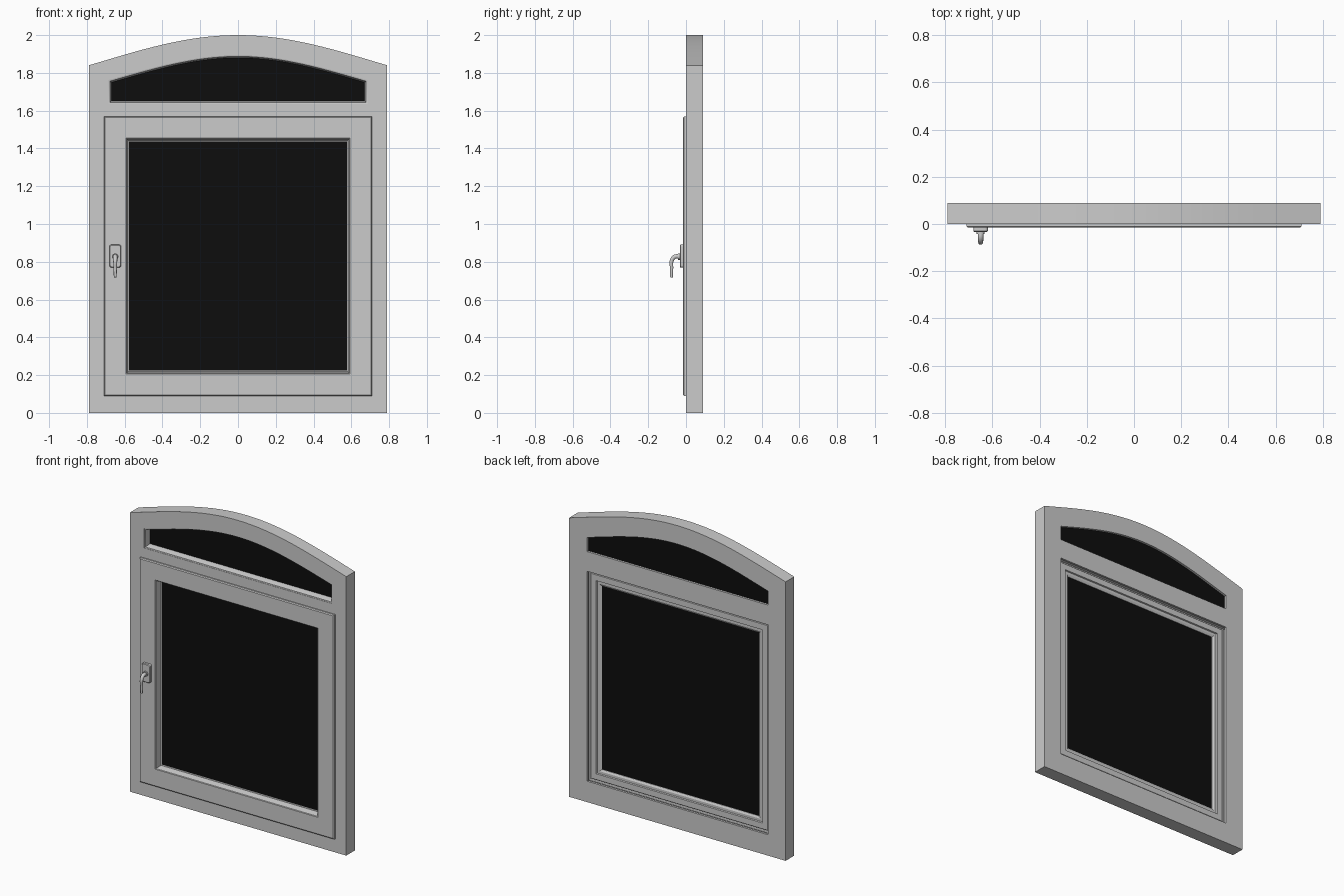
import bpy, bmesh, math

if "Cube" in bpy.data.objects:
    bpy.data.objects.remove(bpy.data.objects["Cube"])

black = bpy.data.materials.new("dark_glass")
black.diffuse_color = (0.004, 0.004, 0.004, 1)
black.use_nodes = True
black.node_tree.nodes["Principled BSDF"].inputs["Base Color"].default_value = black.diffuse_color


def finish(ob, angle=30):
    bpy.ops.object.select_all(action='DESELECT')
    ob.select_set(True)
    bpy.context.view_layer.objects.active = ob
    bpy.ops.object.shade_smooth_by_angle(angle=math.radians(angle))


def loft(name, sections, ring=False, mat=None):
    """Bridge (outline, y) sections; ring joins last to first, otherwise ends are capped."""
    bm = bmesh.new()
    loops = [[bm.verts.new((x, y, z)) for x, z in pts] for pts, y in sections]
    n = len(loops[0])
    pairs = list(zip(loops, loops[1:]))
    if ring:
        pairs.append((loops[-1], loops[0]))
    else:
        bm.faces.new(loops[0])
        bm.faces.new(loops[-1])
    for a, b in pairs:
        for i in range(n):
            j = (i + 1) % n
            bm.faces.new((a[i], a[j], b[j], b[i]))
    bmesh.ops.recalc_face_normals(bm, faces=bm.faces)
    me = bpy.data.meshes.new(name)
    bm.to_mesh(me)
    bm.free()
    ob = bpy.data.objects.new(name, me)
    bpy.context.collection.objects.link(ob)
    if mat:
        me.materials.append(mat)
    finish(ob)
    return ob


def arch(hw, bottom, side, top, n=16):
    """Rectangle with a soft arched top whose ends run nearly straight."""
    half = []
    for i in range(n + 1):
        t = i / n
        b = ((1 - t) ** 3, 3 * t * (1 - t) ** 2, 3 * t * t * (1 - t), t ** 3)
        x = hw * (b[0] + 0.66 * b[1] + 0.35 * b[2])
        z = side + (top - side) * (0.5 * b[1] + b[2] + b[3])
        half.append((x, z))
    return [(-hw, bottom), (hw, bottom)] + half + [(-x, z) for x, z in half[-2::-1]]


def rect(d):
    """Sash outline inset by d from its outer edge."""
    w, a, b = 0.71 - d, 0.09 + d, 1.57 - d
    return [(-w, a), (w, a), (w, b), (-w, b)]


def round_rect(cx, cz, w, h, r, n=6):
    pts = []
    for k, (sx, sz) in enumerate(((1, 1), (-1, 1), (-1, -1), (1, -1))):
        for i in range(n + 1):
            a = math.pi / 2 * (k + i / n)
            pts.append((cx + sx * (w - r) + r * math.cos(a),
                        cz + sz * (h - r) + r * math.sin(a)))
    return pts


# outer frame with a lip at the back
outer = arch(0.79, 0, 1.84, 2.0)
lip = arch(0.66, 0.138, 1.745, 1.878)
cavity = arch(0.685, 0.115, 1.762, 1.893)
loft("outer_frame", [(outer, 0), (outer, 0.09), (lip, 0.09), (lip, 0.075),
                     (cavity, 0.075), (cavity, 0)], ring=True)

# transom bar between the two openings
profile = [(0, 1.535), (0, 1.635), (0.075, 1.635), (0.075, 1.652), (0.089, 1.652),
           (0.089, 1.522), (0.075, 1.522), (0.075, 1.535)]
bm = bmesh.new()
face = bm.faces.new([bm.verts.new((-0.685, y, z)) for y, z in profile])
ext = bmesh.ops.extrude_face_region(bm, geom=[face])["geom"]
bmesh.ops.translate(bm, vec=(1.37, 0, 0), verts=[v for v in ext if isinstance(v, bmesh.types.BMVert)])
bmesh.ops.recalc_face_normals(bm, faces=bm.faces)
me = bpy.data.meshes.new("transom")
bm.to_mesh(me)
bm.free()
bpy.context.collection.objects.link(bpy.data.objects.new("transom", me))

# glazing bead and arched pane
bead_out = arch(0.685, 1.635, 1.762, 1.893)
bead_mid = arch(0.678, 1.642, 1.756, 1.887)
bead_in = arch(0.67, 1.652, 1.75, 1.88)
loft("arch_glazing_bead", [(bead_out, 0.002), (bead_mid, 0.004), (bead_in, 0.036),
                           (bead_in, 0.042), (bead_out, 0.042)], ring=True)
pane = arch(0.68, 1.638, 1.758, 1.888)
loft("arch_glass", [(pane, 0.04), (pane, 0.075)], mat=black)

# opening sash: (inset, depth) profile swept round the rectangle
sash = [(0, 0), (0, -0.010), (0.006, -0.015), (0.116, -0.015), (0.120, -0.012),
        (0.128, 0.028), (0.134, 0.030), (0.134, 0.055), (0.122, 0.062), (0.106, 0.062),
        (0.103, 0.070), (0.065, 0.070), (0.060, 0.065), (0.060, 0.04), (0.03, 0.04), (0.03, 0)]
loft("sash", [(rect(d), y) for d, y in sash], ring=True)
loft("sash_glass", [(rect(0.125), 0.032), (rect(0.125), 0.052)], mat=black)

# handle plate
loft("handle_plate", [(round_rect(-0.65, 0.83, 0.031, 0.061, 0.012), -0.014),
                      (round_rect(-0.65, 0.83, 0.031, 0.061, 0.012), -0.029),
                      (round_rect(-0.65, 0.83, 0.027, 0.057, 0.010), -0.033)])

# handle collar
collar = round_rect(-0.65, 0.827, 0.017, 0.017, 0.0169)
loft("handle_collar", [(collar, -0.03), (collar, -0.042)])

# handle lever: bent tube with a slimmer neck
cu = bpy.data.curves.new("handle_lever", 'CURVE')
cu.dimensions = '3D'
cu.bevel_depth = 0.01
cu.bevel_resolution = 3
cu.resolution_u = 8
cu.use_fill_caps = True
sp = cu.splines.new('BEZIER')
path = [(-0.03, 0.827, 1.2), (-0.058, 0.827, 1.2), (-0.075, 0.808, 1.1),
        (-0.076, 0.765, 0.9), (-0.077, 0.718, 0.75)]
sp.bezier_points.add(len(path) - 1)
for p, (y, z, r) in zip(sp.bezier_points, path):
    p.co = (-0.65, y, z)
    p.radius = r
    p.handle_left_type = p.handle_right_type = 'AUTO'
lever = bpy.data.objects.new("handle_lever", cu)
bpy.context.collection.objects.link(lever)
bpy.ops.object.select_all(action='DESELECT')
lever.select_set(True)
bpy.context.view_layer.objects.active = lever
bpy.ops.object.convert(target='MESH')
finish(bpy.context.view_layer.objects.active, 40)
